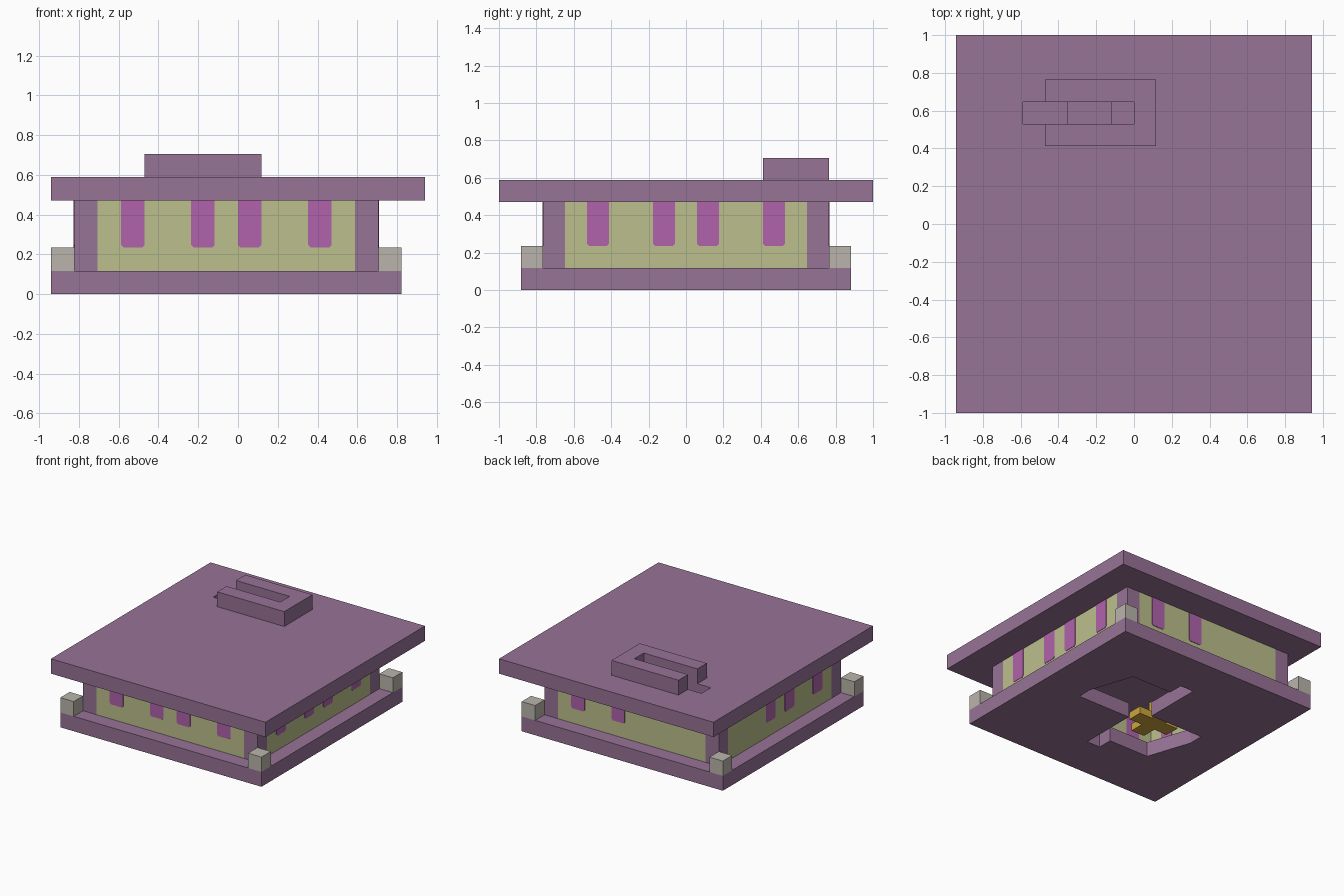
import bpy
import bmesh

U = 2 / 17  # block size; all part sizes below are in blocks

cube = bpy.data.objects.get("Cube")
if cube:
    bpy.data.objects.remove(cube, do_unlink=True)


def srgb(v):
    v /= 255
    return v / 12.92 if v <= 0.04045 else ((v + 0.055) / 1.055) ** 2.4


def material(name, r, g, b):
    m = bpy.data.materials.new(name)
    m.use_nodes = True
    col = (srgb(r), srgb(g), srgb(b), 1)
    m.diffuse_color = col
    m.node_tree.nodes["Principled BSDF"].inputs["Base Color"].default_value = col
    return m


PURPLE = material("dusty purple", 151, 115, 150)
OLIVE = material("pale olive", 188, 191, 140)
MAGENTA = material("magenta", 176, 98, 172)
STONE = material("warm grey", 186, 181, 172)
GOLD = material("gold", 205, 165, 60)


def prism(name, outline, depth, mat):
    """Extrude a closed outline of 3D block points along the depth vector."""
    bm = bmesh.new()
    face = bm.faces.new([bm.verts.new([c * U for c in p]) for p in outline])
    new = bmesh.ops.extrude_face_region(bm, geom=[face])["geom"]
    verts = [g for g in new if isinstance(g, bmesh.types.BMVert)]
    bmesh.ops.translate(bm, verts=verts, vec=[c * U for c in depth])
    bmesh.ops.recalc_face_normals(bm, faces=bm.faces)
    mesh = bpy.data.meshes.new(name)
    bm.to_mesh(mesh)
    bm.free()
    mesh.materials.append(mat)
    ob = bpy.data.objects.new(name, mesh)
    bpy.context.collection.objects.link(ob)
    return ob


def flat(name, points, z0, z1, mat):
    return prism(name, [(x, y, z0) for x, y in points], (0, 0, z1 - z0), mat)


def box(name, x0, x1, y0, y1, z0, z1, mat):
    return flat(name, [(x0, y0), (x1, y0), (x1, y1), (x0, y1)], z0, z1, mat)


def cut(ob, cutter):
    """Subtract the cutter, keep the result and drop the cutter."""
    mod = ob.modifiers.new("cut", "BOOLEAN")
    mod.operation = "DIFFERENCE"
    mod.solver = "EXACT"
    mod.object = cutter
    deps = bpy.context.evaluated_depsgraph_get()
    mesh = bpy.data.meshes.new_from_object(ob.evaluated_get(deps))
    ob.modifiers.clear()
    ob.data = mesh
    bpy.data.objects.remove(cutter, do_unlink=True)


# Base slab with the stepped opening in its floor
base = box("base", -8, 7, -7.5, 7.5, 0, 1, PURPLE)
half = [(3, 3.5), (0, 3.5), (0, 4.5), (-1, 4.5), (-1, 0.5), (-5, 0.5), (-5, -0.5)]
opening = half + [(-1 - x, -y) for x, y in half]
cut(base, flat("floor_cutter", opening, -1, 2, PURPLE))

# Roof slab with the stair slot
roof = box("roof", -8, 8, -8.5, 8.5, 4, 5, PURPLE)
cut(roof, box("slot_cutter", -5, 0, 4.5, 5.5, 3, 6, PURPLE))

# Parapet around three sides of the slot, and the steps going down
flat("parapet", [(-4, 3.5), (1, 3.5), (1, 6.5), (-4, 6.5),
                 (-4, 5.5), (0, 5.5), (0, 4.5), (-4, 4.5)], 5, 6, PURPLE)
for i, (x0, x1) in enumerate([(-5, -3), (-3, -1), (-1, 0)]):
    box(f"step_{i + 1}", x0, x1, 4.5, 5.5, 1, 4 - i, PURPLE)

# Corner posts and the stone blocks outside them
for sx, px, bx in (("right", -7, -8), ("left", 5, 6)):
    for sy, py, by in (("front", -6.5, -7.5), ("back", 5.5, 6.5)):
        box(f"post_{sy}_{sx}", px, px + 1, py, py + 1, 1, 4, PURPLE)
        box(f"corner_block_{sy}_{sx}", bx, bx + 1, by, by + 1, 1, 2, STONE)

# Wall panels between the posts
box("wall_front", -6, 5, -6.5, -5.5, 1, 4, OLIVE)
box("wall_back", -6, 5, 5.5, 6.5, 1, 4, OLIVE)
box("wall_right", -7, -6, -5.5, 5.5, 1, 4, OLIVE)
box("wall_left", 5, 6, -5.5, 5.5, 1, 4, OLIVE)

# Hanging windows through the walls, with clipped lower corners
EPS, C = 0.03, 0.1
PANE = [(0, 4), (0, 2 + C), (C, 2), (1 - C, 2), (1, 2 + C), (1, 4)]


def windows(side, along_x, start, places):
    for i, p in enumerate(places):
        if along_x:
            pts, depth = [(p + s, start - EPS, z) for s, z in PANE], (0, 1 + 2 * EPS, 0)
        else:
            pts, depth = [(start - EPS, p + s, z) for s, z in PANE], (1 + 2 * EPS, 0, 0)
        prism(f"window_{side}_{i + 1}", pts, depth, MAGENTA)


windows("front", True, -6.5, (-5, -2, 0, 3))
windows("back", True, 5.5, (0, 3))
windows("left", False, 5, (-4.5, -1.5, 0.5, 3.5))
windows("right", False, -7, (-4.5, -1.5, 0.5))

# Gold hanging lamp inside: crossed arms on a stem
box("lamp_arm_x", -6, -3, -4, -3, 2.5, 3, GOLD)
for name, y in (("front", -5), ("back", -3)):
    box(f"lamp_arm_{name}", -5, -4, y, y + 1, 2.5, 3, GOLD)
box("lamp_stem", -4.7, -4.3, -3.7, -3.3, 3, 4, GOLD)
